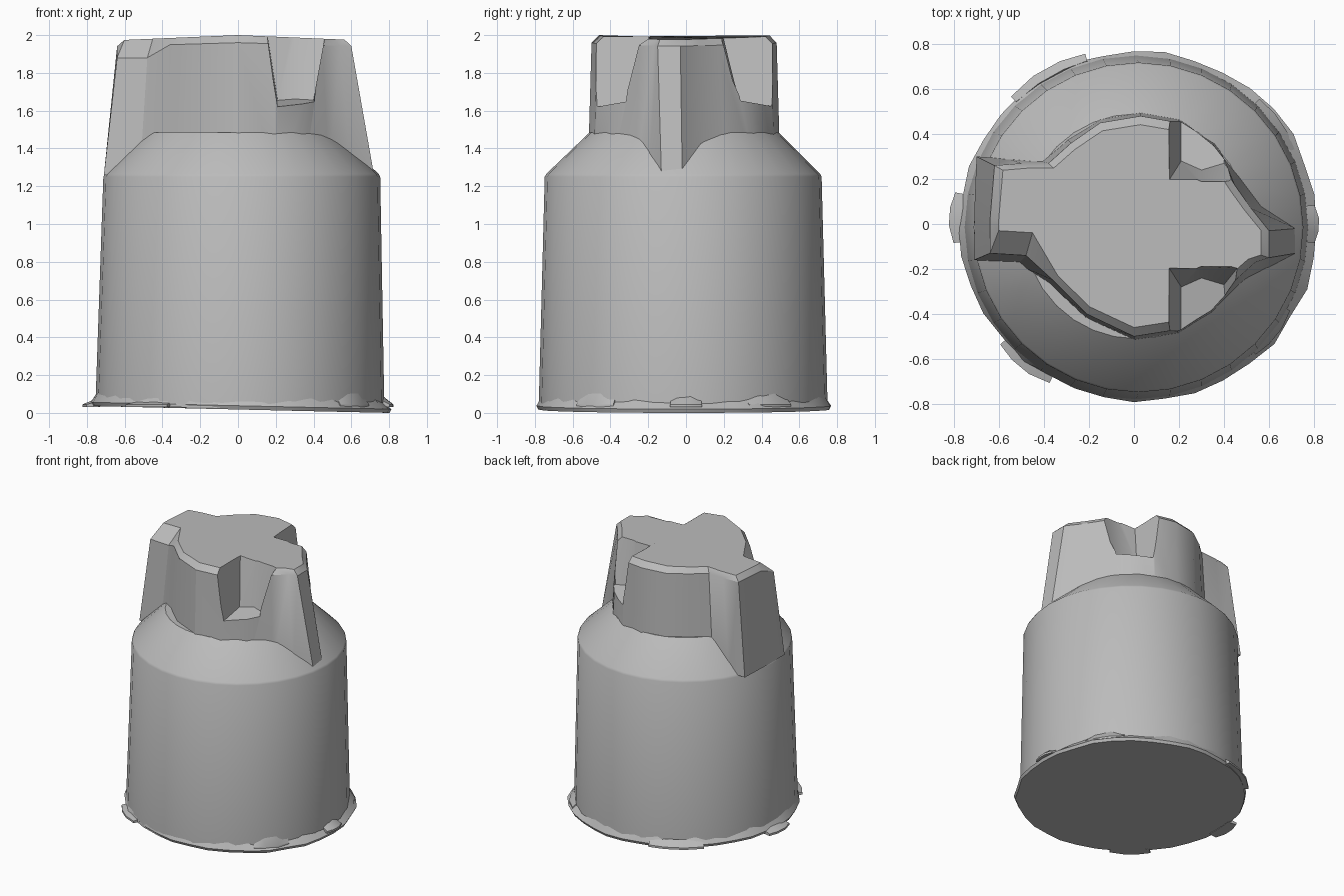
import bpy, bmesh, math, random
from mathutils import Vector

if "Cube" in bpy.data.objects:
    bpy.data.objects.remove(bpy.data.objects["Cube"])
random.seed(4)

grey = bpy.data.materials.new("plain grey")
grey.use_nodes = True
grey.diffuse_color = (0.5, 0.5, 0.5, 1)
grey.node_tree.nodes["Principled BSDF"].inputs["Base Color"].default_value = (0.5, 0.5, 0.5, 1)


def loft(name, rings, smooth=30):
    """Closed solid through a stack of rings, lowest first."""
    bm = bmesh.new()
    loops = [[bm.verts.new(p) for p in ring] for ring in rings]
    n = len(loops[0])
    for a, b in zip(loops, loops[1:]):
        for i in range(n):
            j = (i + 1) % n
            bm.faces.new((a[i], a[j], b[j], b[i]))
    bm.faces.new(loops[0][::-1])
    bm.faces.new(loops[-1])
    bmesh.ops.recalc_face_normals(bm, faces=bm.faces)
    mesh = bpy.data.meshes.new(name)
    bm.to_mesh(mesh)
    bm.free()
    mesh.materials.append(grey)
    ob = bpy.data.objects.new(name, mesh)
    bpy.context.collection.objects.link(ob)
    if smooth:
        shade(ob, smooth)
    return ob


def shade(ob, angle):
    bpy.ops.object.select_all(action="DESELECT")
    ob.select_set(True)
    bpy.context.view_layer.objects.active = ob
    bpy.ops.object.shade_smooth_by_angle(angle=math.radians(angle))


def circle(r, z, cx=0.0, cy=0.0, n=32, tilt=0.0):
    angles = [2 * math.pi * i / n for i in range(n)]
    return [(cx + r * math.cos(a), cy + r * math.sin(a), z - tilt * math.cos(a)) for a in angles]


# Slightly tapered drum with a sloping shoulder
loft("drum", [
    circle(0.765, 0.025, 0.01, -0.015, tilt=0.012),
    circle(0.733, 1.25, 0.02, -0.015),
    circle(0.725, 1.265, 0.02, -0.015),
    circle(0.50, 1.485, 0.01, -0.01),
])

# Neck outline: base x, y and top x, y, counter-clockwise from the narrow fin
outline = [
    (0.72, -0.13, 0.60, -0.15), (0.72, -0.02, 0.60, -0.03),
    (0.58, 0.08, 0.52, 0.07), (0.48, 0.22, 0.45, 0.17),
    (0.36, 0.37, 0.35, 0.33), (0.20, 0.47, 0.20, 0.45),
    (0.03, 0.50, 0.03, 0.48), (-0.15, 0.47, -0.15, 0.45),
    (-0.30, 0.38, -0.28, 0.36), (-0.42, 0.28, -0.38, 0.27),
    (-0.56, 0.29, -0.50, 0.27), (-0.70, 0.30, -0.62, 0.26),
    (-0.71, 0.05, -0.64, 0.02), (-0.71, -0.16, -0.64, -0.13),
    (-0.52, -0.18, -0.48, -0.14), (-0.38, -0.27, -0.36, -0.25),
    (-0.22, -0.42, -0.21, -0.40), (0.00, -0.52, 0.00, -0.50),
    (0.20, -0.49, 0.19, -0.47), (0.35, -0.40, 0.34, -0.37),
    (0.48, -0.27, 0.45, -0.25), (0.60, -0.20, 0.54, -0.17),
]


def is_chamfer(x, y):
    return x < -0.45 and y < -0.1


base = [(bx, by, 1.26) for bx, by, _, _ in outline]
rim = [(tx, ty, 1.88 if is_chamfer(tx, ty) else 1.96 - 0.03 * abs(tx)) for _, _, tx, ty in outline]
cap = [(tx * 0.94, ty * 0.92 + (0.09 if is_chamfer(tx, ty) else 0), 2.0 - 0.04 * abs(tx))
       for _, _, tx, ty in outline]
neck = loft("neck", [base, rim, cap], None)

# Tapered pockets on both sides of the narrow fin
floor_xy = [(0.21, 0.28), (0.30, 0.24), (0.40, 0.27), (0.43, 0.62), (0.21, 0.62)]
mouth_xy = [(0.14, 0.17), (0.30, 0.17), (0.48, 0.17), (0.47, 0.62), (0.14, 0.62)]
for side in (-1, 1):
    low = [(x, side * y, 1.66 - 0.18 * (y - 0.25)) for x, y in floor_xy]
    high = [(x, side * y, 2.1) for x, y in mouth_xy]
    cutter = loft("pocket_cutter", [low, high], None)
    cutter.hide_render = True
    bpy.context.view_layer.objects.active = neck
    mod = neck.modifiers.new("pocket", "BOOLEAN")
    mod.operation = "DIFFERENCE"
    mod.solver = "EXACT"
    mod.object = cutter
    bpy.ops.object.modifier_apply(modifier=mod.name)
    bpy.data.objects.remove(cutter)
shade(neck, 32)

# Ragged lip around the foot, wider toward +x
under, edge, upper = [], [], []
N = 36
for i in range(N):
    a = 2 * math.pi * i / N
    c, s = math.cos(a), math.sin(a)
    r = 0.77 + 0.045 * max(0, c) + random.uniform(-0.008, 0.012)
    z = 0.018 - 0.018 * c
    under.append(((r - 0.01) * c, (r - 0.01) * s - 0.01, z))
    edge.append((r * c, r * s - 0.01, z + 0.02))
    upper.append((0.755 * c + 0.01, 0.755 * s - 0.015, z + random.uniform(0.05, 0.09)))
loft("foot_lip", [under, edge, upper], 25)


# Torn flakes on the foot: centre angle, half width, outer radius, top height
for k, (mid, half, r, top) in enumerate([
        (178, 8, 0.83, 0.08), (232, 10, 0.82, 0.07), (120, 14, 0.80, 0.10),
        (-38, 9, 0.81, 0.18), (0, 6, 0.83, 0.11), (35, 10, 0.80, 0.12)]):
    rings = []
    for t in (-1, -0.4, 0.3, 1):
        a = math.radians(mid + half * t)
        d = Vector((math.cos(a), math.sin(a), 0))
        w = 1 - 0.6 * abs(t)
        out = 0.765 + (r - 0.765) * (0.4 + 0.6 * w)
        rings.append([d * 0.74 + Vector((0, 0, 0.03)), d * out + Vector((0, 0, 0.03)),
                      d * out + Vector((0, 0, 0.045)),
                      d * 0.755 + Vector((0, 0, 0.045 + (top - 0.045) * w))])
    loft(f"foot_flake_{k + 1}", rings, 25)
